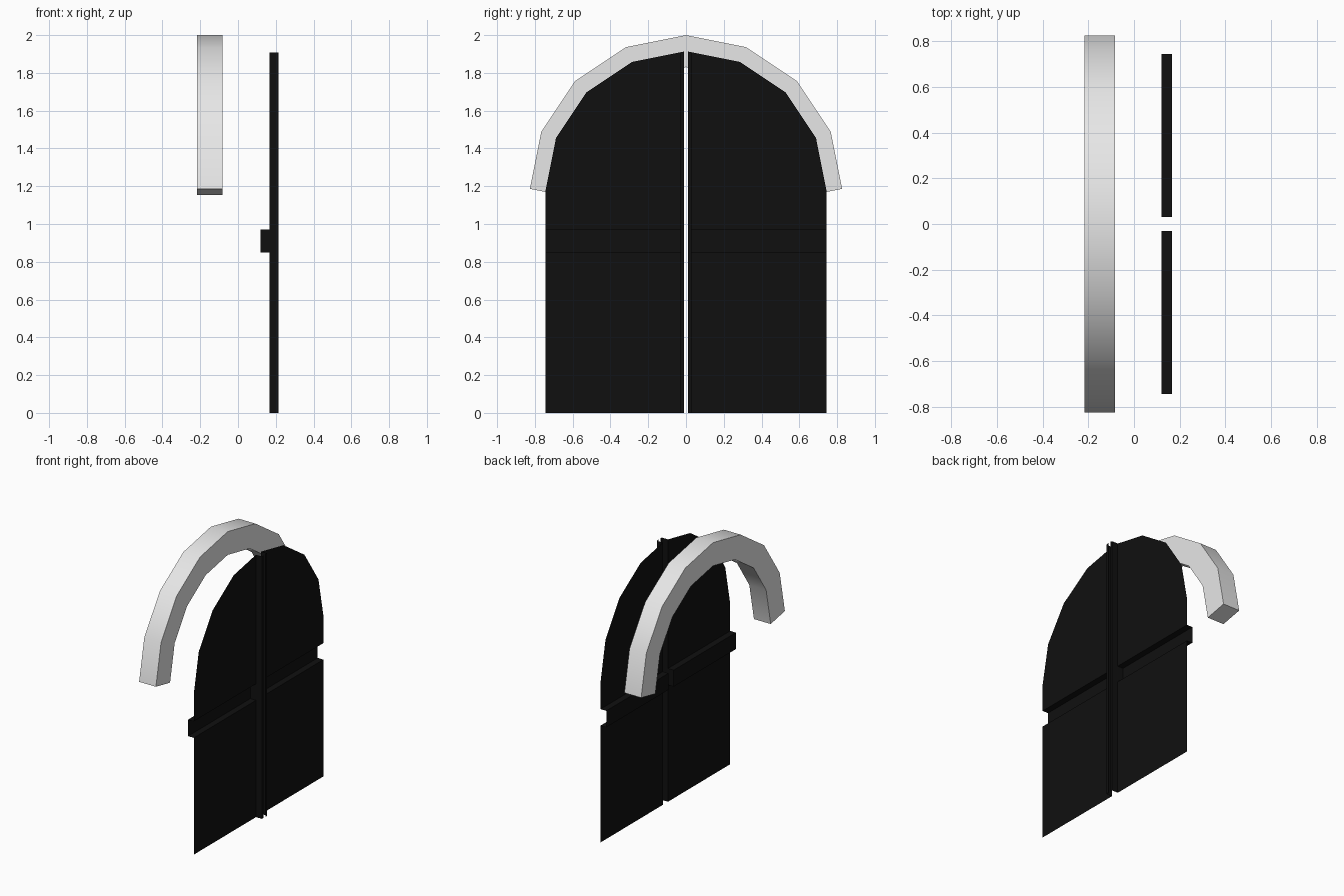
import bpy, bmesh
from math import sin, cos, radians

cube = bpy.data.objects.get("Cube")
if cube:
    bpy.data.objects.remove(cube)


def material(name, value):
    mat = bpy.data.materials.new(name)
    mat.use_nodes = True
    colour = (value, value, value, 1)
    mat.diffuse_color = colour
    mat.node_tree.nodes["Principled BSDF"].inputs["Base Color"].default_value = colour
    return mat


def make_object(name, bm, mat):
    mesh = bpy.data.meshes.new(name)
    bm.to_mesh(mesh)
    bm.free()
    obj = bpy.data.objects.new(name, mesh)
    bpy.context.collection.objects.link(obj)
    mesh.materials.append(mat)
    return obj


def face(bm, points):
    return bm.faces.new([bm.verts.new(p) for p in points])


RADIUS, SPRING = 0.745, 1.17      # arch centreline and its spring height
STEP = 22.5                       # half circle in eight segments
grey = material("pale grey", 0.8)
black = material("black", 0.005)

# Door leaf: folded sheet with a recessed crossbar and a raised meeting stile
PANEL, BACK, FRONT = 0.166, 0.12, 0.214
GAP, STILE = 0.01, 0.03
BAR_LOW, BAR_HIGH = 0.85, 0.97
side, top = RADIUS * sin(radians(STEP)), RADIUS * cos(radians(STEP))


def crown(y):
    return SPRING + RADIUS - (RADIUS - top) * y / side


bm = bmesh.new()
# Lower panel and channel of the crossbar
profile = [(PANEL, 0), (PANEL, BAR_LOW), (BACK, BAR_LOW), (BACK, BAR_HIGH), (PANEL, BAR_HIGH)]
for (xa, za), (xb, zb) in zip(profile, profile[1:]):
    face(bm, [(xa, STILE, za), (xa, RADIUS, za), (xb, RADIUS, zb), (xb, STILE, zb)])
# Upper panel with the faceted arched edge
arc = [(PANEL, RADIUS * sin(radians(STEP * i)), SPRING + RADIUS * cos(radians(STEP * i)))
       for i in range(4, 0, -1)]
face(bm, [(PANEL, STILE, BAR_HIGH), (PANEL, RADIUS, BAR_HIGH)] + arc
     + [(PANEL, STILE, crown(STILE))])
# Stile face, its side wall, and the wall closing the channel
face(bm, [(FRONT, GAP, 0), (FRONT, STILE, 0), (FRONT, STILE, crown(STILE)), (FRONT, GAP, crown(GAP))])
face(bm, [(PANEL, STILE, 0), (PANEL, STILE, crown(STILE)), (FRONT, STILE, crown(STILE)), (FRONT, STILE, 0)])
face(bm, [(BACK, STILE, BAR_LOW), (BACK, STILE, BAR_HIGH), (PANEL, STILE, BAR_HIGH), (PANEL, STILE, BAR_LOW)])
bmesh.ops.remove_doubles(bm, verts=bm.verts, dist=0.0001)
doors = make_object("double_doors", bm, black)
mirror = doors.modifiers.new("other_leaf", 'MIRROR')
mirror.use_axis = (False, True, False)
mirror.use_mirror_merge = False

# Arch: square-cut ends, mitred joints
HALF, DEPTH, CENTRE = 0.083, 0.0675, -0.15
bm = bmesh.new()
rings = []
for i in range(-4, 5):
    a = radians(STEP * i)
    tilt, half = a, HALF / cos(radians(STEP / 2))
    if abs(i) == 4:
        tilt, half = a * 3.5 / 4, HALF
    ring = []
    for u, v in ((-1, -1), (1, -1), (1, 1), (-1, 1)):
        ring.append(bm.verts.new((CENTRE + u * DEPTH,
                                  RADIUS * sin(a) + v * half * sin(tilt),
                                  SPRING + RADIUS * cos(a) + v * half * cos(tilt))))
    rings.append(ring)
for r, s in zip(rings, rings[1:]):
    for k in range(4):
        n = (k + 1) % 4
        bm.faces.new((r[k], r[n], s[n], s[k]))
bm.faces.new(rings[0])
bm.faces.new(rings[-1])
bmesh.ops.recalc_face_normals(bm, faces=bm.faces)
arch = make_object("arch_surround", bm, grey)
bpy.ops.object.select_all(action='DESELECT')
arch.select_set(True)
bpy.context.view_layer.objects.active = arch
bpy.ops.object.shade_smooth_by_angle(angle=radians(30))
